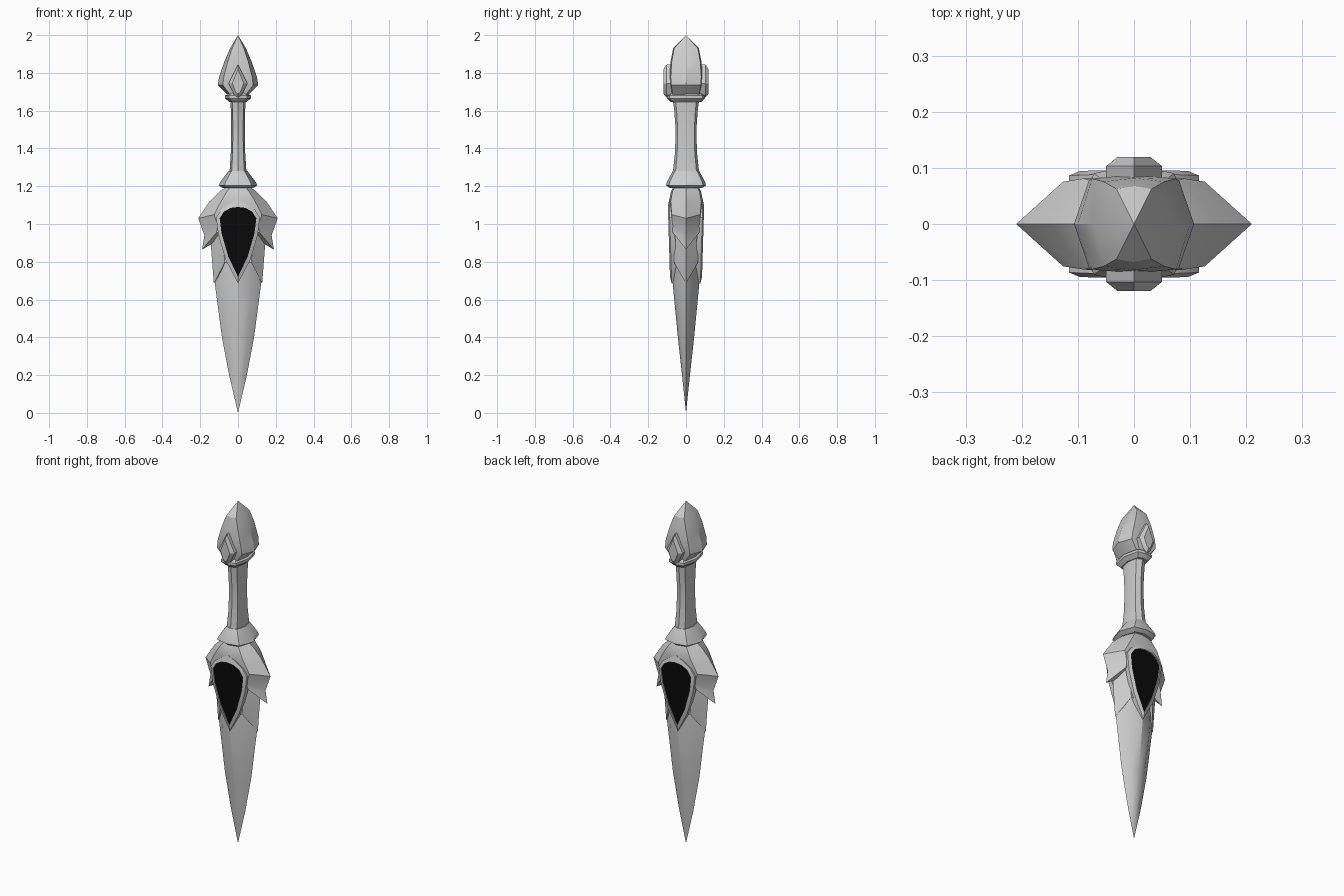
import bpy
import bmesh
import math

if "Cube" in bpy.data.objects:
    bpy.data.objects.remove(bpy.data.objects["Cube"])


def material(name, value):
    mat = bpy.data.materials.new(name)
    mat.use_nodes = True
    colour = (value, value, value, 1)
    mat.diffuse_color = colour
    mat.node_tree.nodes["Principled BSDF"].inputs["Base Color"].default_value = colour
    return mat


STEEL = material("pale steel", 0.6)
BLACK = material("black gem", 0.003)


def skin(name, rings, mat, caps=True, closed=False, angle=28):
    """Bridge rings of equal point count into one object."""
    bm = bmesh.new()
    loops = [[bm.verts.new(p) for p in ring] for ring in rings]
    pairs = list(zip(loops, loops[1:]))
    if closed:
        pairs.append((loops[-1], loops[0]))
    for a, b in pairs:
        for i in range(len(a)):
            j = (i + 1) % len(a)
            bm.faces.new((a[i], a[j], b[j], b[i]))
    if caps and not closed:
        bm.faces.new(loops[0])
        bm.faces.new(loops[-1])
    bmesh.ops.remove_doubles(bm, verts=bm.verts, dist=0.0001)
    bmesh.ops.recalc_face_normals(bm, faces=bm.faces)
    mesh = bpy.data.meshes.new(name)
    bm.to_mesh(mesh)
    bm.free()
    mesh.materials.append(mat)
    obj = bpy.data.objects.new(name, mesh)
    bpy.context.collection.objects.link(obj)
    bpy.ops.object.select_all(action="DESELECT")
    obj.select_set(True)
    bpy.context.view_layer.objects.active = obj
    bpy.ops.object.shade_smooth_by_angle(angle=math.radians(angle))
    return obj


def loft(name, sections, k, s):
    """Eight-sided loft; each section is z, half width, half depth, rise of the faces."""
    rings = []
    for z, w, d, rise in sections:
        half = [(w, 0, z), (k * w, s * d, z + rise), (0, d, z + rise), (-k * w, s * d, z + rise)]
        rings.append(half + [(-x, -y, h) for x, y, h in half])
    return skin(name, rings, STEEL)


def mirrored(half):
    """Complete a right-hand outline running from top centre to bottom centre."""
    return half + [(-x, z) for x, z in reversed(half[1:-1])]


# Blade and the overlapping armour layers above it
loft("blade", [(0, 0, 0, 0), (0.2, 0.047, 0.021, 0), (0.4, 0.085, 0.043, 0),
               (0.68, 0.122, 0.07, 0), (0.9, 0.115, 0.06, 0)], 0.55, 0.72)
loft("blade_sleeve", [(0.72, 0.1, 0.055, 0.11), (0.685, 0.128, 0.074, 0.11),
                      (0.88, 0.143, 0.074, 0.03), (1.0, 0.13, 0.07, 0)], 0.55, 0.85)
loft("guard", [(0.9, 0.13, 0.06, 0.08), (0.865, 0.19, 0.078, 0.09), (0.94, 0.178, 0.08, 0.05),
               (1.03, 0.21, 0.084, 0.02), (1.12, 0.15, 0.09, 0), (1.17, 0.1, 0.08, 0),
               (1.2, 0.06, 0.065, 0)], 0.6, 0.9)

# Collar, grip and neck ring
loft("collar", [(1.19, 0.08, 0.085, 0), (1.205, 0.103, 0.106, 0), (1.225, 0.092, 0.1, 0),
                (1.28, 0.05, 0.07, 0)], 0.7, 0.85)
loft("grip", [(1.27, 0.045, 0.07, 0), (1.38, 0.038, 0.058, 0), (1.5, 0.036, 0.055, 0),
              (1.6, 0.038, 0.062, 0), (1.66, 0.04, 0.07, 0)], 0.75, 0.8)
loft("neck_ring", [(1.645, 0.045, 0.08, 0), (1.665, 0.068, 0.1, 0), (1.68, 0.068, 0.1, 0),
                   (1.695, 0.045, 0.08, 0)], 0.7, 0.88)

# Pointed pommel
loft("pommel", [(1.68, 0.05, 0.075, 0), (1.735, 0.107, 0.085, 0), (1.78, 0.1, 0.088, 0),
                (1.86, 0.072, 0.082, 0), (1.93, 0.042, 0.068, 0), (2.0, 0, 0, 0)], 0.75, 0.92)

# Gem, gem frame and pommel stud on both faces
GEM = mirrored([(0, 1.09), (0.04, 1.085), (0.075, 1.065), (0.097, 1.03), (0.087, 0.95),
                (0.052, 0.83), (0, 0.72)])
FRAME = mirrored([(0, 1.13), (0.05, 1.105), (0.09, 1.075), (0.116, 1.035), (0.104, 0.94),
                  (0.065, 0.81), (0, 0.685)])
STUD = mirrored([(0, 1.845), (0.05, 1.745), (0.022, 1.685), (0, 1.67)])

for side, label in ((-1, "front"), (1, "back")):
    def at(outline, lift):
        return [(x, side * (0.08 + 0.03 * (z - 0.69) + lift), z) for x, z in outline]

    skin(label + "_gem_frame", [at(FRAME, -0.03), at(FRAME, -0.004), at(GEM, 0.004),
                                at(GEM, -0.03)], STEEL, closed=True)
    skin(label + "_gem", [at(GEM, -0.008), at(GEM, -0.002)], BLACK)
    inner = [(x * 0.6, 1.745 + (z - 1.745) * 0.75) for x, z in STUD]
    skin(label + "_pommel_stud", [[(x, side * 0.07, z) for x, z in STUD],
                                  [(x, side * 0.103, z) for x, z in STUD],
                                  [(x, side * 0.119, z) for x, z in inner]], STEEL)
